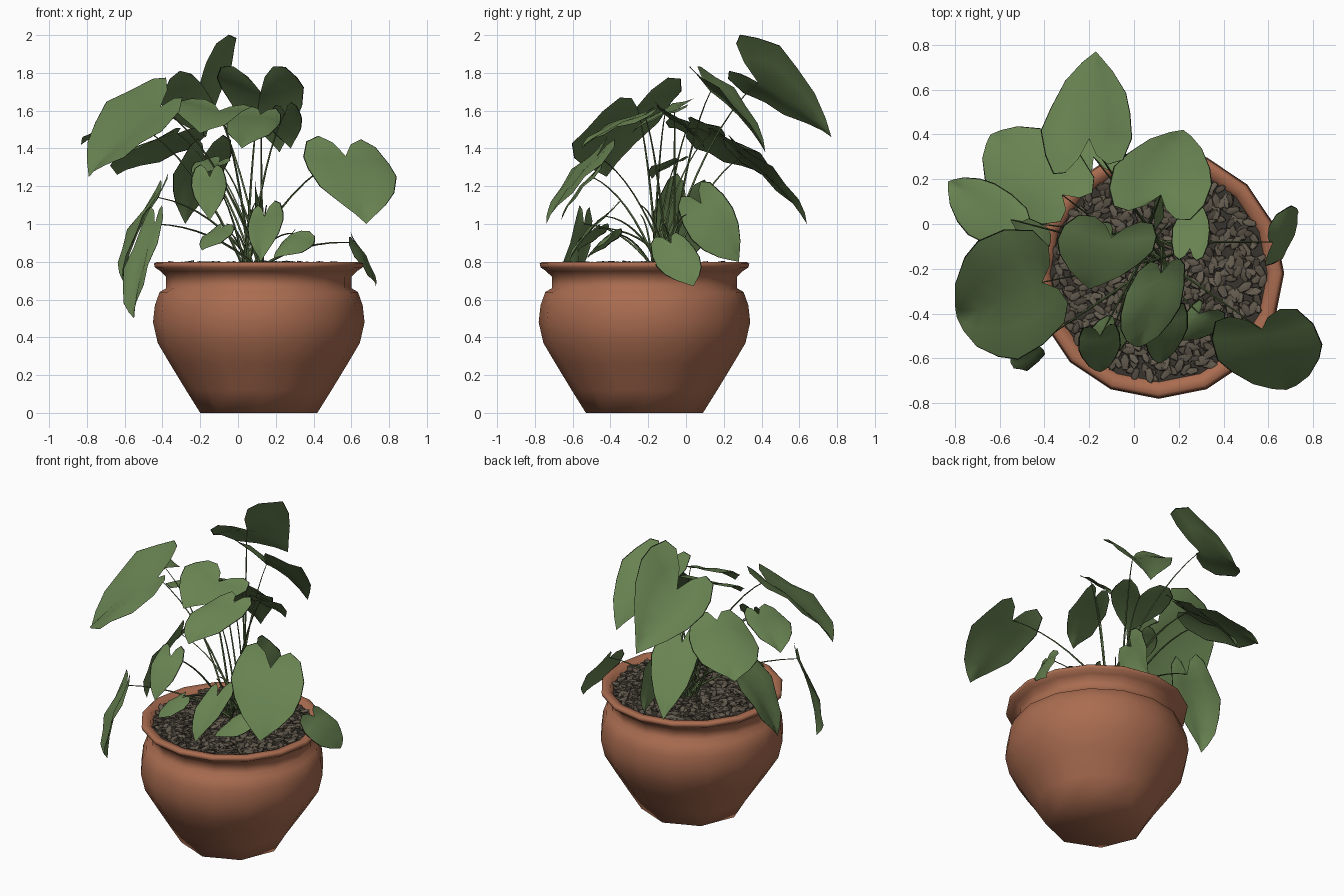
import bpy, bmesh, math, random
from mathutils import Vector, Matrix, Euler

if "Cube" in bpy.data.objects:
    bpy.data.objects.remove(bpy.data.objects["Cube"])

random.seed(4)
CX, CY = 0.11, -0.22          # pot axis


def material(name, rgb):
    m = bpy.data.materials.new(name)
    m.diffuse_color = (*rgb, 1)
    m.use_nodes = True
    m.node_tree.nodes["Principled BSDF"].inputs["Base Color"].default_value = m.diffuse_color
    return m


TERRACOTTA = material("terracotta", (0.40, 0.150, 0.080))
GREEN = material("leaf green", (0.138, 0.225, 0.083))
EDGE = material("dark leaf edge", (0.012, 0.018, 0.008))
STEM = material("stem green", (0.09, 0.14, 0.052))
SOIL = material("dark soil", (0.04, 0.034, 0.027))
PEBBLE = material("brown pebble", (0.128, 0.106, 0.078))
PEBBLE_DARK = material("dark pebble", (0.095, 0.078, 0.058))


def add_object(name, bm, mats, angle=60):
    me = bpy.data.meshes.new(name)
    bm.to_mesh(me)
    bm.free()
    for m in mats:
        me.materials.append(m)
    ob = bpy.data.objects.new(name, me)
    bpy.context.collection.objects.link(ob)
    bpy.ops.object.select_all(action='DESELECT')
    ob.select_set(True)
    bpy.context.view_layer.objects.active = ob
    bpy.ops.object.shade_smooth_by_angle(angle=math.radians(angle))
    return ob


# Pot: lathed profile (radius, height); the foot tapers to half the sides
SIDES = 16
PROFILE = [(0.31, 0), (0.385, 0.12), (0.47, 0.26), (0.535, 0.37), (0.56, 0.48),
           (0.55, 0.57), (0.525, 0.64), (0.49, 0.66), (0.49, 0.72), (0.52, 0.75),
           (0.55, 0.77), (0.555, 0.79), (0.54, 0.80), (0.50, 0.795), (0.475, 0.74)]
bm = bmesh.new()
rings = []
for r, z in PROFILE:
    ring = []
    for i in range(SIDES):
        a = 2 * math.pi * i / SIDES
        dent = 1 - 0.08 * max(0, 1 - z / 0.3) * (i % 2)
        ring.append(bm.verts.new((CX + r * dent * math.cos(a), CY + r * dent * math.sin(a), z)))
    rings.append(ring)
for lo, hi in zip(rings, rings[1:]):
    for i in range(SIDES):
        j = (i + 1) % SIDES
        bm.faces.new((lo[i], lo[j], hi[j], hi[i]))
bm.faces.new(rings[0][::-1])
add_object("pot", bm, [TERRACOTTA], 80)

# Soil disc
bm = bmesh.new()
bmesh.ops.create_circle(bm, cap_ends=True, segments=SIDES, radius=0.485,
                        matrix=Matrix.Translation((CX, CY, 0.768)))
add_object("soil", bm, [SOIL])

# Pebbles scattered over the soil in a sunflower pattern
bm = bmesh.new()
COUNT = 560
for k in range(COUNT):
    r = 0.467 * math.sqrt((k + 0.5) / COUNT)
    a = k * 2.39996 + random.uniform(-0.1, 0.1)
    size = random.uniform(0.85, 1.2)
    mat = (Matrix.Translation((CX + r * math.cos(a), CY + r * math.sin(a),
                               0.778 + random.uniform(-0.008, 0.01)))
           @ Euler((random.uniform(-.4, .4), random.uniform(-.4, .4), random.uniform(0, 6.28))).to_matrix().to_4x4()
           @ Matrix.Diagonal((0.037 * size, 0.019 * size, 0.013 * size, 1)))
    res = bmesh.ops.create_icosphere(bm, subdivisions=1, radius=1, matrix=mat)
    tone = 1 if random.random() < 0.4 else 0
    for f in {f for v in res["verts"] for f in v.link_faces}:
        f.material_index = tone
add_object("pebbles", bm, [PEBBLE, PEBBLE_DARK], 40)

# Half outline of a heart leaf: (along midrib, across), and matching midrib stations
OUTLINE = [(0, 0), (-.2, .2), (-.32, .48), (-.27, .78), (-.04, .97), (.2, 1),
           (.45, .84), (.7, .53), (.88, .22), (1, 0)]
MIDRIB = [0, 0, 0, 0, .08, .22, .45, .7, .88, 1]


def leaf(name, notch, tip, side_a, side_b):
    n, t, a, b = map(Vector, (notch, tip, side_a, side_b))
    axis = t - n
    up = axis.cross(a - b).normalized()
    if up.z < 0:
        up = -up
    bm = bmesh.new()
    for side in (a, b):
        across = side - n - 0.15 * axis

        def point(u, v):
            arch = 0.22 * max(u, 0) * (1 - u) + 0.12 * min(u, 0) * v
            ripple = 0.09 * v * (1 - v) + 0.03 * v * math.sin(9 * u)
            return n + axis * u + across * v + up * axis.length * (arch + ripple)

        rim = 1 - 0.006 / across.length      # narrow dark border
        rows = []
        for (u, v), m in zip(OUTLINE, MIDRIB):
            rows.append([bm.verts.new(point(m + (u - m) * s, v * s)) for s in (0, .5, rim, 1)])
        for p, q in zip(rows, rows[1:]):
            for i in range(3):
                f = bm.faces.new((p[i], p[i + 1], q[i + 1], q[i]))
                f.material_index = 1 if i == 2 else 0
    bmesh.ops.remove_doubles(bm, verts=bm.verts, dist=0.0005)
    bmesh.ops.recalc_face_normals(bm, faces=bm.faces)
    bm.normal_update()
    if sum((f.normal * f.calc_area() for f in bm.faces), Vector()).dot(up) < 0:
        bmesh.ops.reverse_faces(bm, faces=bm.faces)
    add_object(name, bm, [GREEN, EDGE], 80)


def stem(name, notch, k):
    # Thin stalk rising steeply from the crown and arching over to the leaf
    end = Vector(notch)
    a = k * 2.4
    start = Vector((0.08 + 0.05 * math.cos(a), -0.12 + 0.06 * math.sin(a), 0.77))
    ctrl = start.lerp(end, 0.45)
    ctrl.z = start.z + (end.z - start.z) * 0.7 + 0.06
    bm = bmesh.new()
    rings = []
    steps = 8
    for s in range(steps + 1):
        f = s / steps
        p = start.lerp(ctrl, f).lerp(ctrl.lerp(end, f), f)
        d = (ctrl - start).lerp(end - ctrl, f)
        rot = d.to_track_quat('Z', 'Y')
        r = 0.008 - 0.0055 * f
        rings.append([bm.verts.new(p + rot @ Vector((r * math.cos(i * math.pi / 2),
                                                     r * math.sin(i * math.pi / 2), 0)))
                      for i in range(4)])
    for lo, hi in zip(rings, rings[1:]):
        for i in range(4):
            bm.faces.new((lo[i], lo[(i + 1) % 4], hi[(i + 1) % 4], hi[i]))
    add_object(name, bm, [STEM], 80)


# Leaves: notch, tip and the widest point on either side
tall_leaves = {
    "back_top": ((-.2, .38, 1.75), (-.17, .77, 1.46), (.0, .46, 1.94), (-.4, .38, 1.64)),
    "back_right": ((.12, .13, 1.70), (.22, .42, 1.38), (.34, .14, 1.72), (-.1, .22, 1.72)),
    "back_left": ((-.32, .13, 1.48), (-.64, .4, 1.26), (-.3, .37, 1.36), (-.6, .1, 1.36)),
    "back_low": ((-.18, .3, 1.36), (-.28, .64, 1.0), (-.05, .42, 1.3), (-.33, .36, 1.26)),
    "far_left": ((-.55, .02, 1.54), (-.83, .19, 1.42), (-.6, .17, 1.5), (-.72, -.06, 1.49)),
    "front_left": ((-.41, -.26, 1.62), (-.79, -.42, 1.25), (-.66, -.05, 1.64), (-.48, -.58, 1.42)),
    "centre": ((-.1, -.06, 1.6), (-.2, -.29, 1.48), (.09, -.1, 1.57), (-.34, -.05, 1.63)),
    "centre_right": ((.25, -.11, 1.59), (.28, .1, 1.4), (.34, -.05, 1.55), (.17, -.04, 1.52)),
    "front_centre": ((.12, -.22, 1.58), (.02, -.55, 1.40), (.21, -.34, 1.5), (-.06, -.38, 1.52)),
    "front_right": ((.57, -.47, 1.36), (.68, -.74, 1.0), (.83, -.5, 1.25), (.36, -.57, 1.29)),
}
low_leaves = {
    "hanging_left": ((-.44, -.54, 1.0), (-.55, -.59, .5), (-.58, -.52, .78), (-.45, -.63, .8)),
    "side_left": ((-.42, 0, 1.14), (-.61, -.09, .7), (-.55, .13, .98), (-.47, -.17, 1.05)),
    "front_heart": ((-.15, -.5, 1.25), (-.15, -.66, 1.02), (-.06, -.52, 1.2), (-.25, -.54, 1.2)),
    "front_small": ((.14, -.42, 1.04), (.12, -.62, .80), (.24, -.44, 1.02), (.05, -.5, .97)),
    "rim_left": ((-.09, -.46, .98), (-.19, -.57, .86), (-.05, -.55, .92), (-.18, -.45, .93)),
    "rim_right": ((.29, -.4, .95), (.19, -.52, .82), (.39, -.46, .87), (.24, -.38, .9)),
    "hanging_right": ((.62, -.08, .9), (.73, .04, .67), (.66, .07, .83), (.64, -.16, .78)),
    "back_inner": ((.09, .08, 1.11), (.11, .28, .8), (.11, .24, 1.1), (.11, .02, .93)),
    "inner_left": ((-.1, -.05, 1.33), (-.23, -.18, 1.24), (-.09, -.17, 1.3), (-.22, -.04, 1.32)),
}
for k, (part, pts) in enumerate({**tall_leaves, **low_leaves}.items()):
    leaf("leaf_" + part, *pts)
    stem("stem_" + part, pts[0], k)

# Short bare shoots at the crown
for k in range(6):
    a = k * 1.05
    stem("shoot_%d" % (k + 1), (0.08 + 0.14 * math.cos(a), -0.12 + 0.14 * math.sin(a), 1.0 + 0.05 * (k % 3)), k + 3)
